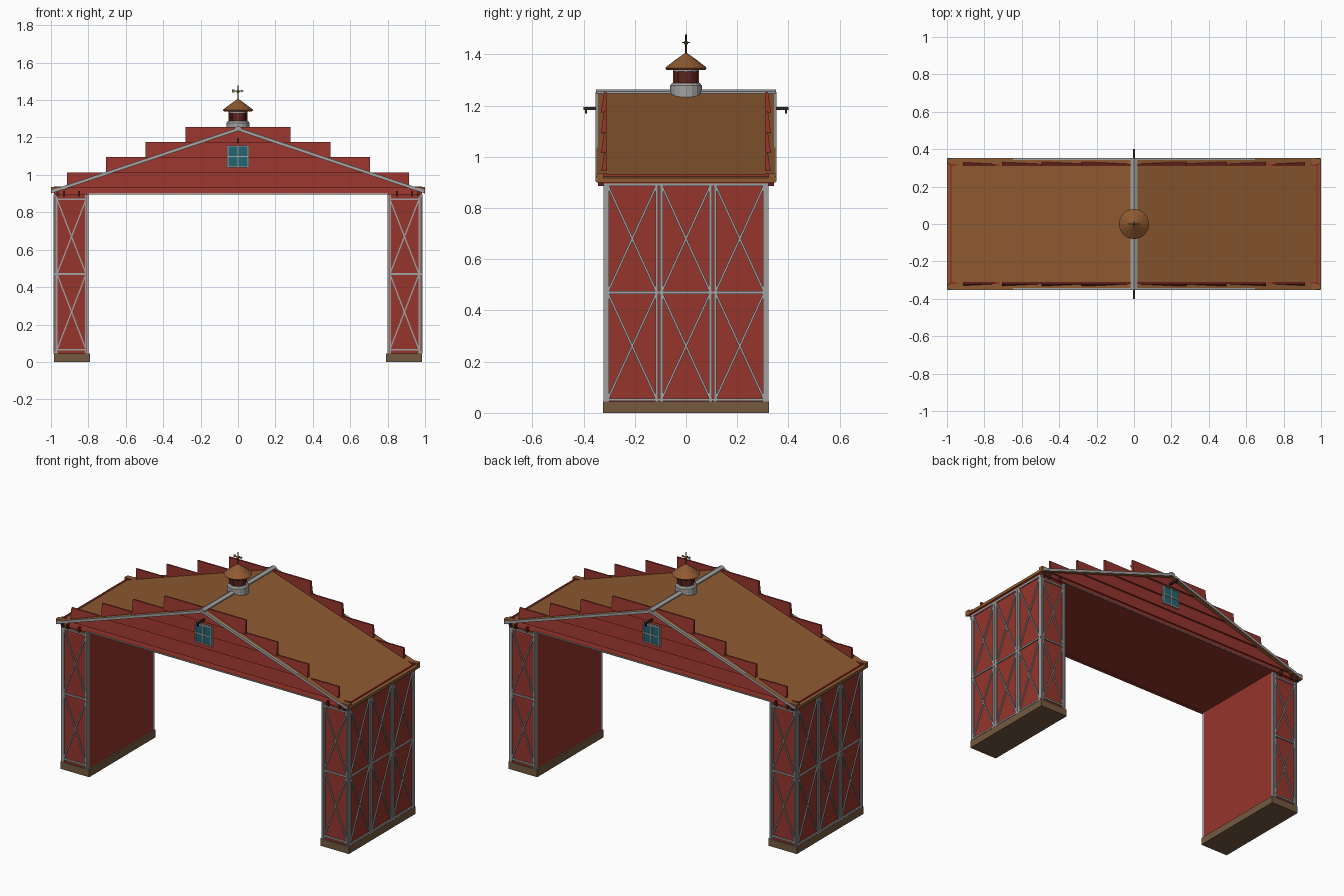
import bpy, bmesh, math
from mathutils import Vector, Matrix

if "Cube" in bpy.data.objects:
    bpy.data.objects.remove(bpy.data.objects["Cube"])


def mat(name, r, g, b):
    m = bpy.data.materials.new(name)
    m.diffuse_color = (r, g, b, 1)
    m.use_nodes = True
    m.node_tree.nodes["Principled BSDF"].inputs["Base Color"].default_value = m.diffuse_color
    return m


RED = mat("barn_red", 0.30, 0.035, 0.025)
DARK = mat("dark_red", 0.10, 0.018, 0.015)
BROWN = mat("roof_brown", 0.27, 0.10, 0.03)
STONE = mat("foundation_brown", 0.17, 0.10, 0.05)
TRIM = mat("trim_grey", 0.36, 0.36, 0.36)
GLASS = mat("window_teal", 0.015, 0.13, 0.16)
IRON = mat("iron", 0.03, 0.02, 0.015)
GOLD = mat("brass", 0.25, 0.18, 0.05)


def finish(name, bm, material):
    bmesh.ops.recalc_face_normals(bm, faces=bm.faces)
    me = bpy.data.meshes.new(name)
    bm.to_mesh(me)
    bm.free()
    me.materials.append(material)
    ob = bpy.data.objects.new(name, me)
    bpy.context.collection.objects.link(ob)
    return ob


def add_box(bm, x0, x1, y0, y1, z0, z1):
    m = Matrix.Translation(((x0 + x1) / 2, (y0 + y1) / 2, (z0 + z1) / 2))
    m = m @ Matrix.Diagonal((abs(x1 - x0), abs(y1 - y0), abs(z1 - z0), 1))
    bmesh.ops.create_cube(bm, size=1, matrix=m)


def add_bar(bm, a, b, width, depth, normal):
    # straight batten from a to b, lying flat on a wall with the given normal
    a, b, n = Vector(a), Vector(b), Vector(normal)
    d = (b - a).normalized()
    s = d.cross(n)
    m = Matrix((d * (b - a).length, s * width, n * depth)).transposed().to_4x4()
    m.translation = (a + b) / 2
    bmesh.ops.create_cube(bm, size=1, matrix=m)


def add_prism(bm, pts, y0, y1):
    # extrude an x-z outline along y
    f = bm.faces.new([bm.verts.new((x, y0, z)) for x, z in pts])
    r = bmesh.ops.extrude_face_region(bm, geom=[f])
    vs = [v for v in r["geom"] if isinstance(v, bmesh.types.BMVert)]
    bmesh.ops.translate(bm, verts=vs, vec=(0, y1 - y0, 0))


def lathe(name, profile, material, sides=16):
    bm = bmesh.new()
    rings = [[bm.verts.new((r * math.cos(2 * math.pi * i / sides),
                            r * math.sin(2 * math.pi * i / sides), z))
              for i in range(sides)] for r, z in profile]
    for lo, hi in zip(rings, rings[1:]):
        for i in range(sides):
            j = (i + 1) % sides
            bm.faces.new((lo[i], lo[j], hi[j], hi[i]))
    bm.faces.new(rings[0])
    bm.faces.new(rings[-1])
    return finish(name, bm, material)


SIDES = {-1: "left", 1: "right"}
ENDS = {-1: "front", 1: "back"}

for s, side in SIDES.items():
    # foundation and leg block
    bm = bmesh.new()
    add_box(bm, s * 0.79, s * 0.985, -0.325, 0.325, 0, 0.045)
    finish(side + "_foundation", bm, STONE)
    bm = bmesh.new()
    add_box(bm, s * 0.80, s * 0.978, -0.315, 0.315, 0.04, 0.905)
    add_box(bm, s * 0.974, s * 0.984, -0.318, 0.318, 0.89, 0.93)
    finish(side + "_wall_block", bm, RED)

    # outer wall battens: three columns by two rows of crossed panels
    bm = bmesh.new()
    x, n = s * 0.98, (s, 0, 0)
    for c in (-0.21, 0, 0.21):
        y0, y1 = c - 0.096, c + 0.096
        for y in (y0, y1):
            add_bar(bm, (x, y, 0.045), (x, y, 0.895), 0.011, 0.012, n)
        for z0, z1 in ((0.052, 0.47), (0.47, 0.89)):
            add_bar(bm, (x, y0, z0), (x, y1, z1), 0.008, 0.009, n)
            add_bar(bm, (x, y1, z0), (x, y0, z1), 0.008, 0.009, n)
    for z in (0.052, 0.47, 0.89):
        add_bar(bm, (x, -0.318, z), (x, 0.318, z), 0.010, 0.012, n)

    # end wall battens: two crossed panels on front and back
    for e in ENDS:
        y, n = e * 0.317, (0, e, 0)
        x0, x1 = s * 0.812, s * 0.968
        for xx in (s * 0.802, x0 + s * 0.003, x1, s * 0.979):
            add_bar(bm, (xx, y, 0.045), (xx, y, 0.895), 0.008, 0.012, n)
        for z0, z1 in ((0.065, 0.47), (0.47, 0.87)):
            add_bar(bm, (x0, y, z0), (x1, y, z1), 0.007, 0.009, n)
            add_bar(bm, (x1, y, z0), (x0, y, z1), 0.007, 0.009, n)
        for z in (0.065, 0.47, 0.87):
            add_bar(bm, (x0, y, z), (x1, y, z), 0.010, 0.012, n)
    finish(side + "_battens", bm, TRIM)

    # roof slope
    bm = bmesh.new()
    add_prism(bm, [(0, 1.253), (s * 1.0, 0.918), (s * 1.0, 0.900), (0, 1.235)], -0.35, 0.35)
    finish(side + "_roof_slope", bm, BROWN)

    # small rafter tails under the eave
    bm = bmesh.new()
    for y in (-0.333, 0.333):
        for xx in (0.85, 0.93, 0.965):
            add_box(bm, s * (xx - 0.006), s * (xx + 0.006), y - 0.01, y + 0.01, 0.885, 0.915)
    finish(side + "_rafter_tails", bm, DARK)

# attic body with flat ceiling
bm = bmesh.new()
add_prism(bm, [(-0.98, 0.898), (0.98, 0.898), (0.98, 0.913), (0, 1.24), (-0.98, 0.913)], -0.312, 0.312)
finish("attic_body", bm, RED)

for e, end in ENDS.items():
    # stepped lap siding, lower edge leaning outwards
    bm = bmesh.new()
    for half, z0, z1 in ((0.985, 0.895, 0.937), (0.915, 0.930, 1.013), (0.705, 1.010, 1.096),
                         (0.495, 1.092, 1.176), (0.28, 1.172, 1.255)):
        yi, yl, yu = e * 0.310, e * 0.332, e * 0.320
        ends = [[bm.verts.new((x, y, z)) for y, z in ((yi, z0), (yl, z0), (yu, z1), (yi, z1))]
                for x in (-half, half)]
        bm.faces.new(ends[0])
        bm.faces.new(ends[1])
        for i in range(4):
            j = (i + 1) % 4
            bm.faces.new((ends[0][i], ends[0][j], ends[1][j], ends[1][i]))
    finish(end + "_gable_siding", bm, RED)

    # rake trim and bottom gable trim
    bm = bmesh.new()
    for s in SIDES:
        add_bar(bm, (0, e * 0.348, 1.245), (s * 0.995, e * 0.348, 0.911), 0.016, 0.010, (0, e, 0))
    add_bar(bm, (-0.80, e * 0.331, 0.9), (0.80, e * 0.331, 0.9), 0.006, 0.006, (0, e, 0))
    finish(end + "_gable_trim", bm, TRIM)

    # eave returns
    bm = bmesh.new()
    for s in SIDES:
        add_box(bm, s * 0.92, s * 1.0, e * 0.322, e * 0.35, 0.918, 0.934)
    finish(end + "_eave_returns", bm, BROWN)

    # attic window
    bm = bmesh.new()
    add_box(bm, -0.055, 0.055, e * 0.315, e * 0.337, 1.042, 1.155)
    finish(end + "_window_glass", bm, GLASS)
    bm = bmesh.new()
    y, n = e * 0.336, (0, e, 0)
    for x in (-0.055, 0, 0.055):
        add_bar(bm, (x, y, 1.038), (x, y, 1.159), 0.007, 0.012, n)
    for z in (1.042, 1.0985, 1.155):
        add_bar(bm, (-0.058, y, z), (0.058, y, z), 0.007, 0.011, n)
    finish(end + "_window_frame", bm, TRIM)

    # hoist beam and hook
    bm = bmesh.new()
    add_box(bm, -0.006, 0.006, e * 0.31, e * 0.40, 1.182, 1.194)
    add_box(bm, -0.004, 0.004, e * 0.386, e * 0.394, 1.168, 1.184)
    finish(end + "_hoist_beam", bm, IRON)

# ridge cap
bm = bmesh.new()
add_prism(bm, [(-0.018, 1.243), (0.018, 1.243), (0.018, 1.254), (0, 1.263), (-0.018, 1.254)], -0.352, 0.352)
finish("ridge_cap", bm, TRIM)

# cupola
lathe("cupola_base", [(0.062, 1.225), (0.062, 1.278), (0.054, 1.288)], TRIM)
lathe("cupola_body", [(0.045, 1.28), (0.045, 1.345)], DARK)
lathe("cupola_collar", [(0.051, 1.332), (0.051, 1.341)], TRIM)
bm = bmesh.new()
for i in range(8):
    a = math.pi * i / 4
    x, y = 0.046 * math.cos(a), 0.046 * math.sin(a)
    add_bar(bm, (x, y, 1.286), (x, y, 1.335), 0.008, 0.008, (math.cos(a), math.sin(a), 0))
finish("cupola_posts", bm, RED)
lathe("cupola_roof", [(0.074, 1.338), (0.081, 1.346), (0.077, 1.351),
                      (0.042, 1.378), (0.010, 1.401), (0.004, 1.405)], BROWN)

# weather vane
lathe("vane_pole", [(0.003, 1.40), (0.003, 1.478)], IRON, 8)
lathe("vane_ball", [(0.003, 1.436), (0.008, 1.441), (0.008, 1.449), (0.003, 1.454)], GOLD, 8)
bm = bmesh.new()
add_box(bm, -0.028, 0.028, -0.002, 0.002, 1.446, 1.451)
add_box(bm, -0.002, 0.002, -0.015, 0.015, 1.444, 1.448)
add_prism(bm, [(0.018, 1.440), (0.031, 1.4485), (0.018, 1.457)], -0.002, 0.002)
add_box(bm, -0.031, -0.020, -0.002, 0.002, 1.441, 1.456)
finish("vane_arrow", bm, GOLD)
